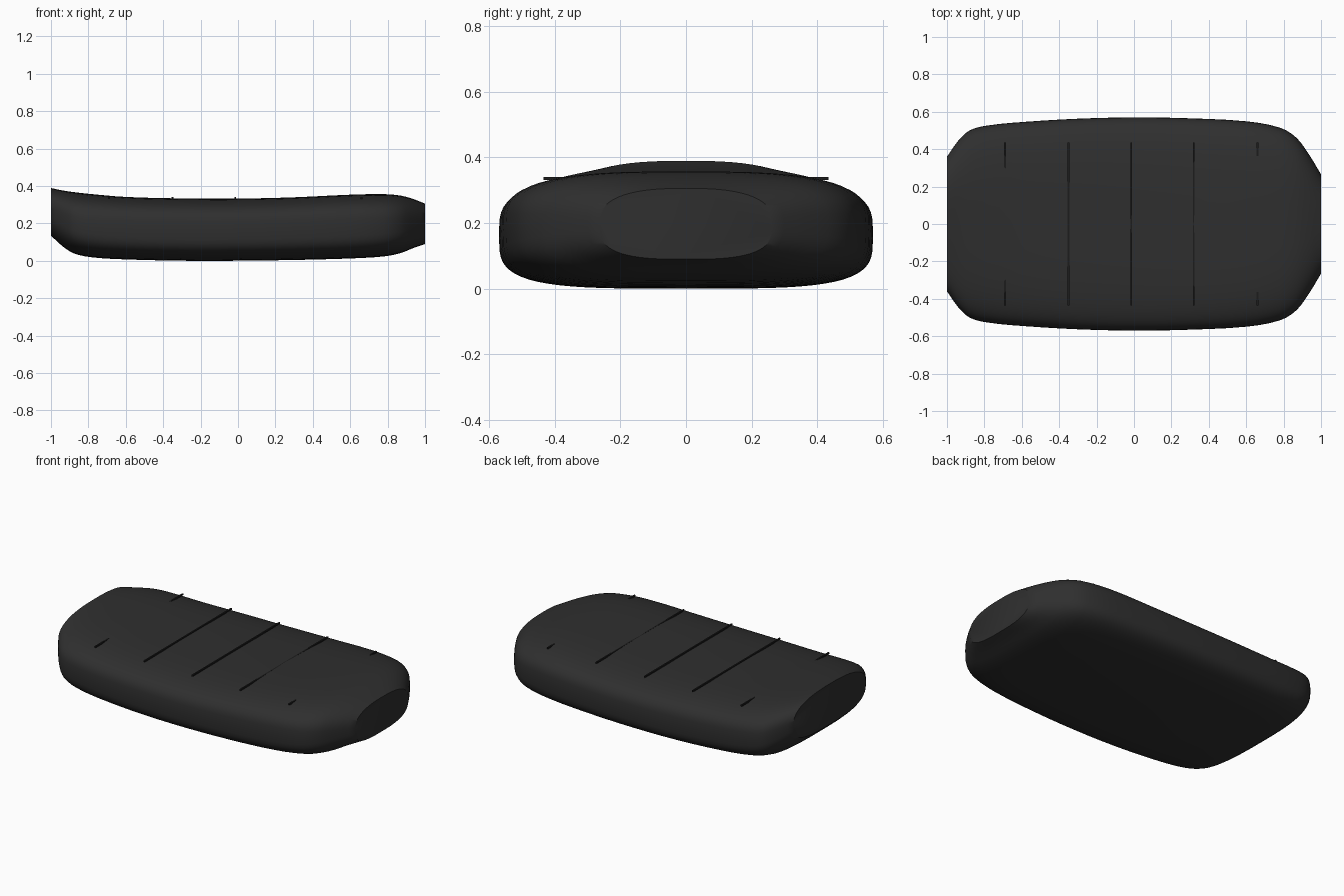
import bpy, bmesh, math

if "Cube" in bpy.data.objects:
    bpy.data.objects.remove(bpy.data.objects["Cube"])


def material(name, value):
    m = bpy.data.materials.new(name)
    m.diffuse_color = (value, value, value, 1)
    m.use_nodes = True
    m.node_tree.nodes["Principled BSDF"].inputs["Base Color"].default_value = m.diffuse_color
    return m


black_vinyl = material("black_vinyl", 0.028)
dark_seam = material("dark_seam", 0.012)

# Cushion stations along the length: x, half width, bottom z, top z, roundness exponent
STATIONS = [
    (-1.00, 0.360, 0.140, 0.395, 2.6),
    (-0.94, 0.445, 0.085, 0.382, 2.8),
    (-0.88, 0.500, 0.046, 0.373, 3.0),
    (-0.78, 0.527, 0.024, 0.362, 3.2),
    (-0.60, 0.545, 0.013, 0.347, 3.4),
    (-0.30, 0.563, 0.006, 0.339, 3.5),
    (0.00, 0.570, 0.006, 0.338, 3.5),
    (0.30, 0.565, 0.010, 0.345, 3.5),
    (0.60, 0.549, 0.018, 0.359, 3.4),
    (0.78, 0.515, 0.029, 0.362, 3.2),
    (0.87, 0.460, 0.047, 0.354, 3.0),
    (0.94, 0.365, 0.075, 0.335, 2.8),
    (1.00, 0.265, 0.095, 0.311, 2.6),
]
STEPS, SIDES = 3, 64


def blend(a, b, c, d, t):
    """Smooth curve from station b to station c."""
    hb = (c[0] - b[0])
    out = [b[0] + hb * t]
    for k in range(1, 5):
        m0 = (c[k] - a[k]) / (c[0] - a[0]) * hb
        m1 = (d[k] - b[k]) / (d[0] - b[0]) * hb
        out.append((2*t**3 - 3*t*t + 1) * b[k] + (t**3 - 2*t*t + t) * m0
                   + (3*t*t - 2*t**3) * c[k] + (t**3 - t*t) * m1)
    return out


def sections():
    last = len(STATIONS) - 1
    for i in range(last):
        a, b, c, d = (STATIONS[min(max(i + o, 0), last)] for o in (-1, 0, 1, 2))
        for s in range(STEPS):
            yield blend(a, b, c, d, s / STEPS)
    yield STATIONS[-1]


# Lofted cushion with flat ends
bm = bmesh.new()
rings = []
for x, w, lo, hi, n in sections():
    mid, half = (lo + hi) / 2, (hi - lo) / 2
    ring = []
    for j in range(SIDES):
        t = 2 * math.pi * j / SIDES
        c, s = math.cos(t), math.sin(t)
        # the underside is a little squarer than the top
        e = 2 / (n if s > 0 else n + 0.4)
        ring.append(bm.verts.new((x, w * math.copysign(abs(c) ** e, c),
                                  mid + half * math.copysign(abs(s) ** e, s))))
    rings.append(ring)
for r0, r1 in zip(rings, rings[1:]):
    for j in range(SIDES):
        k = (j + 1) % SIDES
        bm.faces.new((r0[j], r0[k], r1[k], r1[j]))
bm.faces.new(rings[0])
bm.faces.new(rings[-1])
low = min(v.co.z for v in bm.verts)
for v in bm.verts:
    v.co.z -= low
bmesh.ops.recalc_face_normals(bm, faces=bm.faces)
mesh = bpy.data.meshes.new("cushion")
bm.to_mesh(mesh)
bm.free()
mesh.materials.append(black_vinyl)
cushion = bpy.data.objects.new("cushion", mesh)
bpy.context.collection.objects.link(cushion)
bpy.context.view_layer.objects.active = cushion
cushion.select_set(True)
bpy.ops.object.shade_smooth_by_angle(angle=math.radians(35))

# Straight cross seams, mostly sunk into the dished top
for i, x in enumerate((-0.69, -0.35, -0.015, 0.32, 0.66)):
    bpy.ops.mesh.primitive_cube_add(size=1, location=(x, 0, 0.336))
    seam = bpy.context.object
    seam.name = f"cross_seam_{i + 1}"
    seam.scale = (0.009, 0.87, 0.009)
    seam.data.materials.append(dark_seam)
